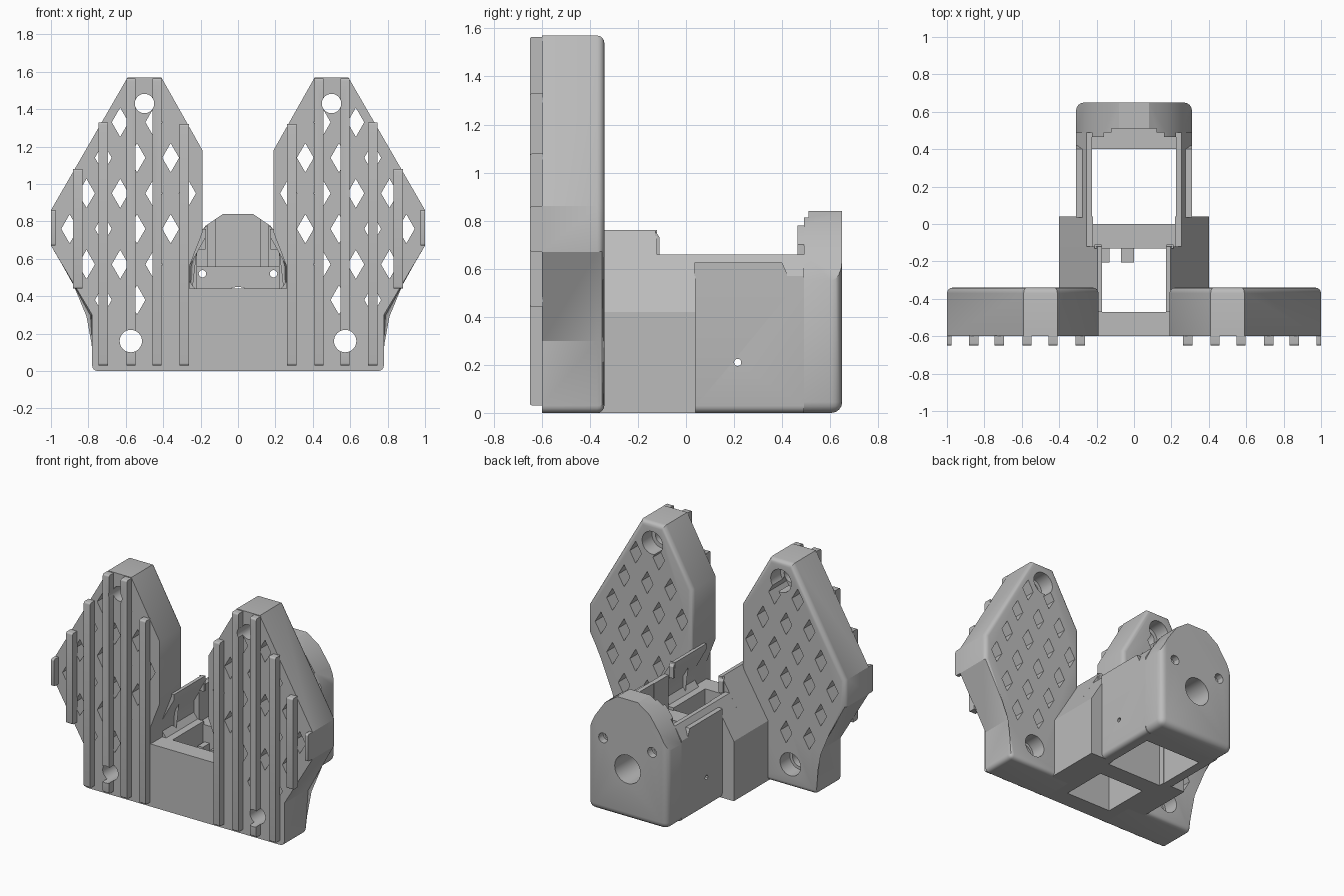
import bpy, bmesh, math

if "Cube" in bpy.data.objects:
    bpy.data.objects.remove(bpy.data.objects["Cube"])

grey = bpy.data.materials.new("plastic_grey")
grey.diffuse_color = (0.5, 0.5, 0.5, 1)
grey.use_nodes = True
grey.node_tree.nodes["Principled BSDF"].inputs["Base Color"].default_value = grey.diffuse_color


def prism(name, pts, a, b, axis='y', mirror=False, bevel=0, test=None):
    """Extrude a 2D profile along y (points are x,z) or x (points are y,z)."""
    bm = bmesh.new()
    place = (lambda p, t: (p[0], t, p[1])) if axis == 'y' else (lambda p, t: (t, p[0], p[1]))
    lo = [bm.verts.new(place(p, a)) for p in pts]
    hi = [bm.verts.new(place(p, b)) for p in pts]
    n = len(pts)
    bm.faces.new(lo)
    bm.faces.new(hi[::-1])
    for i in range(n):
        j = (i + 1) % n
        bm.faces.new((lo[i], hi[i], hi[j], lo[j]))
    if bevel:
        edges = [e for e in bm.edges if test(e.verts[0].co, e.verts[1].co)]
        bmesh.ops.bevel(bm, geom=edges, offset=bevel, segments=4, profile=0.5,
                        affect='EDGES', clamp_overlap=True)
    bmesh.ops.recalc_face_normals(bm, faces=bm.faces)
    if mirror:
        g = bmesh.ops.duplicate(bm, geom=bm.verts[:] + bm.edges[:] + bm.faces[:])["geom"]
        for v in [x for x in g if isinstance(x, bmesh.types.BMVert)]:
            v.co.x = -v.co.x
        bmesh.ops.reverse_faces(bm, faces=[x for x in g if isinstance(x, bmesh.types.BMFace)])
    me = bpy.data.meshes.new(name)
    bm.to_mesh(me)
    bm.free()
    me.materials.append(grey)
    ob = bpy.data.objects.new(name, me)
    bpy.context.collection.objects.link(ob)
    return ob


def rect(x0, x1, z0, z1):
    return [(x0, z0), (x1, z0), (x1, z1), (x0, z1)]


def disc(x, z, r, n=24):
    return [(x + r * math.cos(2 * math.pi * i / n), z + r * math.sin(2 * math.pi * i / n)) for i in range(n)]


def cut(ob, *cutters):
    """Apply boolean cuts, leaving the cutters alone."""
    bpy.context.view_layer.objects.active = ob
    for c in cutters:
        m = ob.modifiers.new("cut", 'BOOLEAN')
        m.operation = 'DIFFERENCE'
        m.solver = 'EXACT'
        m.object = c
        bpy.ops.object.modifier_apply(modifier=m.name)


def join(name, obs):
    bpy.ops.object.select_all(action='DESELECT')
    for o in obs:
        o.select_set(True)
    bpy.context.view_layer.objects.active = obs[0]
    bpy.ops.object.join()
    obs[0].name = name
    return obs[0]


# Wing plates with rounded rear rim
outline = [(.26, 0), (.78, 0), (.78, .30), (1, .67), (1, .86), (.59, 1.57), (.41, 1.57),
           (.19, 1.18), (.19, .74), (.26, .56)]
wings = prism("wing_plates", outline, -.60, -.34, mirror=True, bevel=.03,
              test=lambda p, q: (p.y > -.35 and q.y > -.35) or
              (p.z < .01 and q.z < .01 and p.x > .7 and q.x > .7))

# Vertical ribs on the wing fronts
rib_list = [(.975, 1.0, .67, .86), (.832, .882, .44, 1.08), (.695, .745, .03, 1.33),
            (.547, .597, .03, 1.565), (.408, .458, .03, 1.565), (.263, .313, .03, 1.32)]
ribs = join("wing_ribs", [prism("rib", rect(*r), -.65, -.595, mirror=True, bevel=.012,
                                test=lambda p, q: p.y < -.64 and q.y < -.64 and abs(p.z - q.z) < .01)
                          for r in rib_list])

# Staggered diamond openings
diamonds = []
for row in range(6):
    z = .38 + .19 * row
    for j in range(5):
        x = (.90 if row % 2 == 0 else .81) - .18 * j
        inside = (.86 * (x - .78) - .5 * (z - .30) < -.06 and .86 * (x - 1) + .5 * (z - .86) < -.06
                  and .86 * (.41 - x) + .5 * (z - 1.57) < -.06 and x > .25)
        if inside and not (z < .5 and x < .42) and not (z < .7 and x < .3):
            diamonds.append(prism("d", [(x - .045, z), (x, z - .078), (x + .045, z), (x, z + .078)],
                                  -.7, -.2, mirror=True))
diamond_cutter = join("diamond_cutter", diamonds)

# Bolt holes with rear counterbores
bolts = [(.50, 1.43, .052), (.573, .16, .06)]
bolt_cutter = join("bolt_cutter", [prism("b", disc(*b), -.8, -.2, mirror=True) for b in bolts])
bore_cutter = join("bore_cutter", [prism("b", disc(x, z, .08), -.45, -.2, mirror=True) for x, z, r in bolts])
cut(wings, diamond_cutter, bolt_cutter, bore_cutter)
cut(ribs, bolt_cutter)

# Low front wall between the wings
front_wall = prism("front_wall", rect(-.26, .26, 0, .44), -.60, -.47)

# Neck blocks joining wings to the housing
neck = prism("neck_sides", [(.18, 0), (.40, 0), (.40, .42), (.195, .76), (.17, .76), (.17, .72),
                            (.26, .56), (.26, .48), (.23, .44), (.18, .44)], -.47, -.12, mirror=True)
neck_rear = prism("neck_rear", [(.22, 0), (.40, 0), (.40, .42), (.255, .66), (.22, .66)],
                  -.12, .04, mirror=True)
neck_step = prism("neck_step", [(-.12, .65), (-.11, .65), (-.11, .73), (-.13, .76), (-.13, .65)],
                  .175, .21, axis='x', mirror=True)
cross_wall = prism("cross_wall", rect(-.225, .225, 0, .42), -.13, 0)

# Cable clip on the cross wall
clip = prism("cable_clip", rect(-.17, -.13, .1, .3), -.205, -.13)
clip_b = prism("cable_clip_arm", rect(-.07, 0, .1, .3), -.205, -.13)

# Housing side walls and raised outer rails
side_walls = prism("housing_sides", [(.225, 0), (.31, 0), (.31, .57), (.255, .66), (.225, .66)],
                   .04, .49, mirror=True, bevel=.03,
                   test=lambda p, q: p.z < .01 and q.z < .01 and p.x > .3 and q.x > .3)
rails = prism("side_rails", [(.035, .5), (.42, .5), (.42, .58), (.40, .625), (.035, .625)],
              .265, .31, axis='x', mirror=True)

# Rear plate: lower ledge and arched back
arch_half = [(.31, 0), (.31, .55), (.255, .66), (.175, .775), (.08, .84)]
arch = arch_half + [(-x, z) for x, z in reversed(arch_half)]
rear = prism("rear_plate", arch, .49, .65, bevel=.045,
             test=lambda p, q: (p.z < .56 and q.z < .56 and p.y > .64 and q.y > .64)
             or (abs(p.x - q.x) < .01 and p.z < .01 and q.z < .01))
ledge = prism("rear_ledge", rect(-.23, .23, 0, .56), .40, .49)
cheeks = prism("arch_step", [(.16, .56), (.225, .56), (.225, .70), (.175, .77), (.16, .78)],
               .465, .49, mirror=True)

# Holes through the rear plate and side walls
shaft_cutter = prism("shaft_cutter", disc(0, .35, .1), .3, .8)
screw_cutter = prism("screw_cutter", disc(.19, .52, .02, 12), .3, .8, mirror=True)
recess_cutter = prism("recess_cutter", disc(.19, .52, .035, 12), .60, .8, mirror=True)
slot_cutter = prism("slot_cutter", rect(-.12, .12, .56, 1), .45, .51)
pin_cutter = prism("pin_cutter", disc(.215, .21, .015, 12), -.5, .5, axis='x')
cut(rear, shaft_cutter, screw_cutter, recess_cutter, slot_cutter)
cut(ledge, shaft_cutter, screw_cutter)
cut(side_walls, pin_cutter)

# Remove cutters and shade
for ob in list(bpy.data.objects):
    if "cutter" in ob.name:
        bpy.data.objects.remove(ob)
bpy.ops.object.select_all(action='SELECT')
bpy.context.view_layer.objects.active = wings
bpy.ops.object.shade_smooth_by_angle(angle=math.radians(30))
